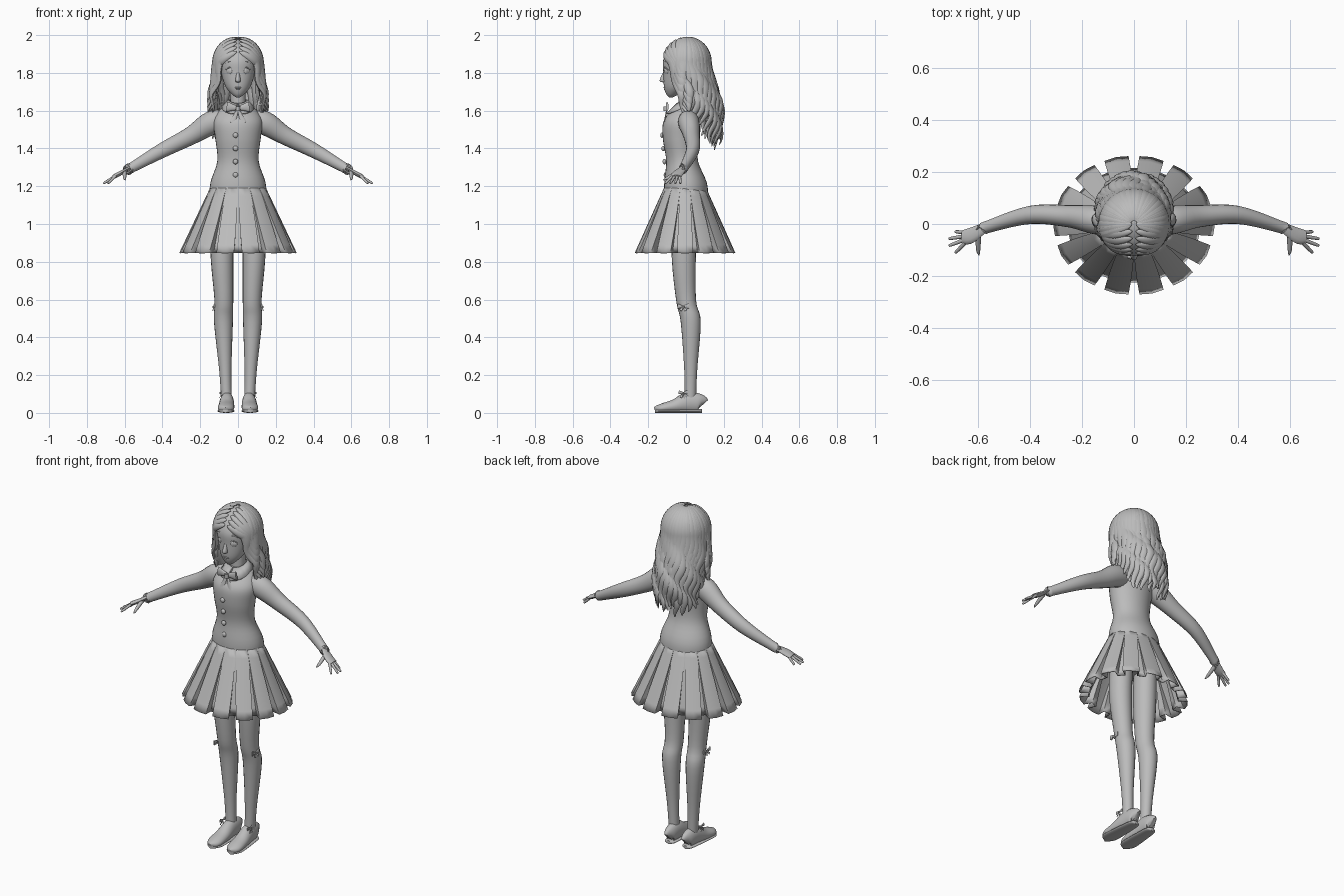
import bpy, bmesh, math, random
from mathutils import Vector
from math import sin, cos, pi

if bpy.data.objects.get("Cube"):
    bpy.data.objects.remove(bpy.data.objects["Cube"])
random.seed(4)

grey = bpy.data.materials.new("plain grey")
grey.use_nodes = True
grey.diffuse_color = (.5, .5, .5, 1)
grey.node_tree.nodes["Principled BSDF"].inputs["Base Color"].default_value = grey.diffuse_color
made = []
ACROSS, DEPTH, UP = Vector((1, 0, 0)), Vector((0, 1, 0)), Vector((0, 0, 1))
SIDES = (("left", 1), ("right", -1))
SKULL = Vector((0, 0, 1.86))


def finish(name, bm, thickness=0):
    """Turn a bmesh into a named object, optionally thickened."""
    bmesh.ops.recalc_face_normals(bm, faces=bm.faces)
    mesh = bpy.data.meshes.new(name)
    bm.to_mesh(mesh)
    bm.free()
    mesh.materials.append(grey)
    part = bpy.data.objects.new(name, mesh)
    bpy.context.scene.collection.objects.link(part)
    if thickness:
        part.modifiers.new("thickness", "SOLIDIFY").thickness = thickness
    made.append(part)
    return part


def smooth_rows(rows, steps=5):
    """Catmull-Rom interpolation between rows of numbers."""
    result, last = [], len(rows) - 1
    for index in range(last):
        before, start, end, after = [rows[max(0, min(last, index + k))] for k in (-1, 0, 1, 2)]
        for step in range(steps):
            t = step / steps
            row = []
            for a, b, c, d in zip(before, start, end, after):
                in_slope, out_slope = (c - a) / 2, (d - b) / 2
                ease = t * t * (3 - 2 * t)
                row.append(b + (c - b) * ease + in_slope * t * (1 - t) ** 2 - out_slope * t * t * (1 - t))
            result.append(row)
    return result + [rows[-1]]


def bridge(bm, rings):
    """Skin a list of closed vertex rings."""
    for lower, upper in zip(rings, rings[1:]):
        for k in range(len(lower)):
            bm.faces.new((lower[k - 1], lower[k], upper[k], upper[k - 1]))


def loft(bm, rows, ref=None, seg=12, side=1):
    """Skin ellipses given as x, y, z, half width, half depth.
    ref is the width direction; None keeps rings level, "skull" lays them on the head."""
    rings = []
    for index, (x, y, z, width, depth) in enumerate(rows):
        point = Vector((x, y, z))
        u, v = ACROSS, DEPTH
        if ref:
            ahead, behind = rows[min(index + 1, len(rows) - 1)], rows[max(index - 1, 0)]
            tangent = (Vector(ahead[:3]) - Vector(behind[:3])).normalized()
            if ref == "skull":
                u = tangent.cross(point - Vector((0, 0, min(z, SKULL.z)))).normalized()
            else:
                u = (ref - tangent * ref.dot(tangent)).normalized()
            v = tangent.cross(u)
        ring = []
        for k in range(seg):
            turn = 2 * pi * k / seg
            spot = point + u * width * cos(turn) + v * depth * sin(turn)
            ring.append(bm.verts.new((spot.x * side, spot.y, spot.z)))
        rings.append(ring)
    bridge(bm, rings)
    bm.faces.new(rings[0])
    bm.faces.new(rings[-1])


def limb(bm, rows, ratio=1, **options):
    """Smooth loft through x, y, z, half width, with depth as a ratio of width."""
    loft(bm, smooth_rows([(*row, row[-1] * ratio) for row in rows]), **options)


def tube(name, rows, **options):
    bm = bmesh.new()
    limb(bm, rows, **options)
    finish(name, bm)


def ball(name, place, size, turn=0):
    bm = bmesh.new()
    bmesh.ops.create_uvsphere(bm, u_segments=20, v_segments=12, radius=1)
    part = finish(name, bm)
    part.location, part.scale, part.rotation_euler.z = place, size, turn


def bow(name, centre, along, size, tail, side=1):
    """Ribbon bow: two flaring loops, two hanging tails and a knot."""
    bm = bmesh.new()
    out = along.cross(UP)
    for way in (along, -along):
        loop, strip = [], []
        for reach in (.1, .4, .7, 1):
            spread = size * (.15 + reach * .3)
            loop.append((*(centre + way * size * reach + UP * spread * .4), spread, size * .12))
            drop = centre + (way * .5 + out * .25 - UP * tail) * size * reach
            strip.append((*drop, spread * .6, size * .06))
        loft(bm, loop, ref=UP, side=side)
        loft(bm, strip, ref=along, side=side)
    knot = [(*(centre + out * size * .1 + UP * size * lift), size * .2, size * .2) for lift in (-.2, .2)]
    loft(bm, knot, side=side)
    finish(name, bm)


# Jacket, neck and head
tube("jacket", [(0, 0, 1, .12), (0, 0, 1.19, .15), (0, -.02, 1.33, .11), (0, -.03, 1.45, .12),
                (0, -.02, 1.54, .13), (0, 0, 1.6, .1), (0, 0, 1.64, .05)], ratio=.77, seg=32)
tube("neck", [(0, 0, 1.6, .04), (0, 0, 1.75, .04)], seg=20)
tube("head", [(0, -.08, 1.67, .01), (0, -.07, 1.69, .036), (0, -.05, 1.73, .067), (0, -.03, 1.8, .09),
              (0, -.02, 1.87, .1), (0, 0, 1.94, .08), (0, 0, 1.97, .02)], seg=32)

# Face
tube("nose", [(0, -.11, 1.81, .006), (0, -.12, 1.76, .014), (0, -.11, 1.75, .008)], ratio=1.4)
ball("upper_lip", (0, -.11, 1.722), (.02, .01, .005))
ball("lower_lip", (0, -.106, 1.713), (.015, .01, .006))
for label, side in SIDES:
    ball(label + "_eye", (side * .042, -.102, 1.81), (.022, .01, .018), side * .4)
    ball(label + "_iris", (side * .041, -.108, 1.81), (.012, .006, .015), side * .4)
    for part, height, lift in (("_eyelid", 1.815, .015), ("_eyebrow", 1.85, .01)):
        tube(label + part, [(.02, -.115, height, .002), (.042, -.11, height + lift, .004),
                            (.067, -.095, height, .002)], ref=UP, side=side)

# Arms, hands, legs and shoes
for label, side in SIDES:
    tube(label + "_sleeve", [(.06, .01, 1.55, .045), (.14, .015, 1.535, .056), (.25, .03, 1.467, .043),
                             (.4, .035, 1.39, .035), (.56, -.01, 1.3, .024), (.58, -.02, 1.29, .027)],
         ratio=1.12, ref=DEPTH, seg=20, side=side)
    hand = bmesh.new()
    limb(hand, [(.57, -.01, 1.3, .018), (.63, -.045, 1.265, .03), (.66, -.05, 1.25, .026)],
         ratio=.4, ref=DEPTH, side=side)
    for finger in range(4):
        spread = finger - 1.5
        knuckle = Vector((.65, -.053 - spread * .013, 1.253))
        tip = Vector((.715 - spread ** 2 * .012, -.07 - spread * .027, 1.215))
        limb(hand, [(*knuckle, .008), (*knuckle.lerp(tip, .9), .006), (*tip, .002)], ref=DEPTH, side=side)
    limb(hand, [(.6, -.04, 1.276, .012), (.6, -.1, 1.243, .008), (.597, -.12, 1.233, .002)],
         ref=ACROSS, side=side)
    finish(label + "_hand", hand)
    tube(label + "_leg", [(.08, 0, 1.1, .06), (.085, -.012, .85, .061), (.075, 0, .6, .05), (.077, .025, .48, .05),
                          (.067, .025, .22, .032), (.06, .023, .05, .028)], ratio=1.06, seg=20, side=side)
    for part, grow, cap in (("_shoe", 1, 1), ("_sole", 1.06, .01)):
        bm = bmesh.new()
        rows = []
        for y, width, height in ((.085, .01, .04), (.07, .03, .05), (.01, .037, .055), (-.06, .042, .036),
                                 (-.12, .043, .026), (-.15, .03, .02), (-.165, .006, .015)):
            height = min(height, cap)
            rows.append((.059 - y * .04, y, height, width * grow, height))
        loft(bm, smooth_rows(rows), ref=ACROSS, seg=20, side=side)
        finish(label + part, bm)
    bow(label + "_ankle_bow", Vector((.09, -.015, .105)), DEPTH, .024, 1, side)
    bow(label + "_knee_bow", Vector((.126, -.015, .56)), DEPTH, .03, .6, side)

# Pleated skirt: wide outer panels with folds tucked behind them
bm = bmesh.new()
pleats, levels, rings = 14, 8, []
for level in range(levels + 1):
    t = level / levels
    half, tuck = .495 - t * .15, 1 - t * .17
    fold = half - t * .02
    ring = []
    for pleat in range(pleats):
        for offset, reach in ((-half, 1), (0, 1.01), (half, 1), (fold, tuck), (1 - fold, tuck)):
            turn = 2 * pi * (pleat + .5 + offset) / pleats - pi / 2
            wide, deep = .147 + t * .161, .112 + t * .155
            ring.append(bm.verts.new((wide * reach * cos(turn), deep * reach * sin(turn) - .005, 1.19 - t * .343)))
    rings.append(ring)
bridge(bm, rings)
finish("pleated_skirt", bm, .005)

# Collar, neck bow and buttons
for label, side in SIDES:
    bm = bmesh.new()
    edges = []
    for step in range(8):
        turn = step * .35 - pi / 2 + .08
        front = max(0, -sin(turn))
        edges.append([bm.verts.new((radius * cos(turn) * side, radius * sin(turn), height)) for radius, height in
                      ((.05, 1.66 - front * .02), (.085 + front * .02, 1.625 - front * .04))])
    for (a, b), (c, d) in zip(edges, edges[1:]):
        bm.faces.new((a, b, d, c))
    finish(label + "_collar", bm, .008)
bow("neck_bow", Vector((0, -.1, 1.61)), ACROSS, .06, 1.25)
for index in range(4):
    ball("button_%d" % index, (-.013, -.108 - index * .006, 1.26 + index * .07), (.014, .01, .014))


def dome(direction):
    """Point on the hair dome in a given direction from the skull centre."""
    d = direction.normalized()
    return SKULL + Vector((d.x * .122, d.y * .122, d.z * .127))


def lock(bm, start, edge, tip, phase, sway=0, side=1):
    """Hair lock: over the dome from start to edge, then hanging in waves to the tip."""
    rows, count = [], 36
    for index in range(count + 1):
        t = index / count
        if t < .4:
            point = dome(start.lerp(edge, t / .4))
        else:
            hang = (t - .4) / .6
            point = dome(edge).lerp(tip, hang)
            wave = .012 * min(1, hang * 2) * sin(point.z * 38 + phase)
            point += Vector((-edge.y, edge.x, 0)) * wave + edge * wave * .5
            point.y += sway * sin(hang * 2.4) ** 2
        width = .003 + .025 * max(0, sin(pi * t)) ** .6
        rows.append((*point, width, width * .55))
    loft(bm, rows, ref="skull", seg=10, side=side)


# Hair: scalp, two layers of long locks round the back, then the parted fringe
ball("scalp_hair", (0, .01, SKULL.z), (.118, .114, .118))
for name, count, reach in (("back_hair", 23, 1), ("under_hair", 16, .88)):
    bm = bmesh.new()
    for index in range(count):
        turn = math.radians(230 * (index + .5) / count - 25)
        edge = Vector((cos(turn), sin(turn), 0))
        tip = edge * reach * .142
        tip.y += .015
        tip.z = 1.54 - .11 * max(0, sin(turn)) - random.uniform(-.03, .05)
        lock(bm, UP + edge * .1, edge * 1, tip, index * .9, .045)
    finish(name, bm)
for label, side in SIDES:
    bm = bmesh.new()
    for index in range(6):
        f = index / 5
        part_angle, turn = f * 1.15, -.15 - f * .5
        start = Vector((.06, -sin(part_angle), cos(part_angle)))
        edge = Vector((cos(turn), sin(turn), 0))
        tip = Vector((.155 - f * .01, .025 - f * .03, 1.58 + random.uniform(0, .03)))
        lock(bm, start, edge, tip, index * 1.3, side=side)
    finish(label + "_fringe", bm)

# Smooth shading with crisp edges
bpy.ops.object.select_all(action='DESELECT')
for part in made:
    part.select_set(True)
bpy.context.view_layer.objects.active = made[0]
bpy.ops.object.shade_smooth_by_angle(angle=math.radians(40))
